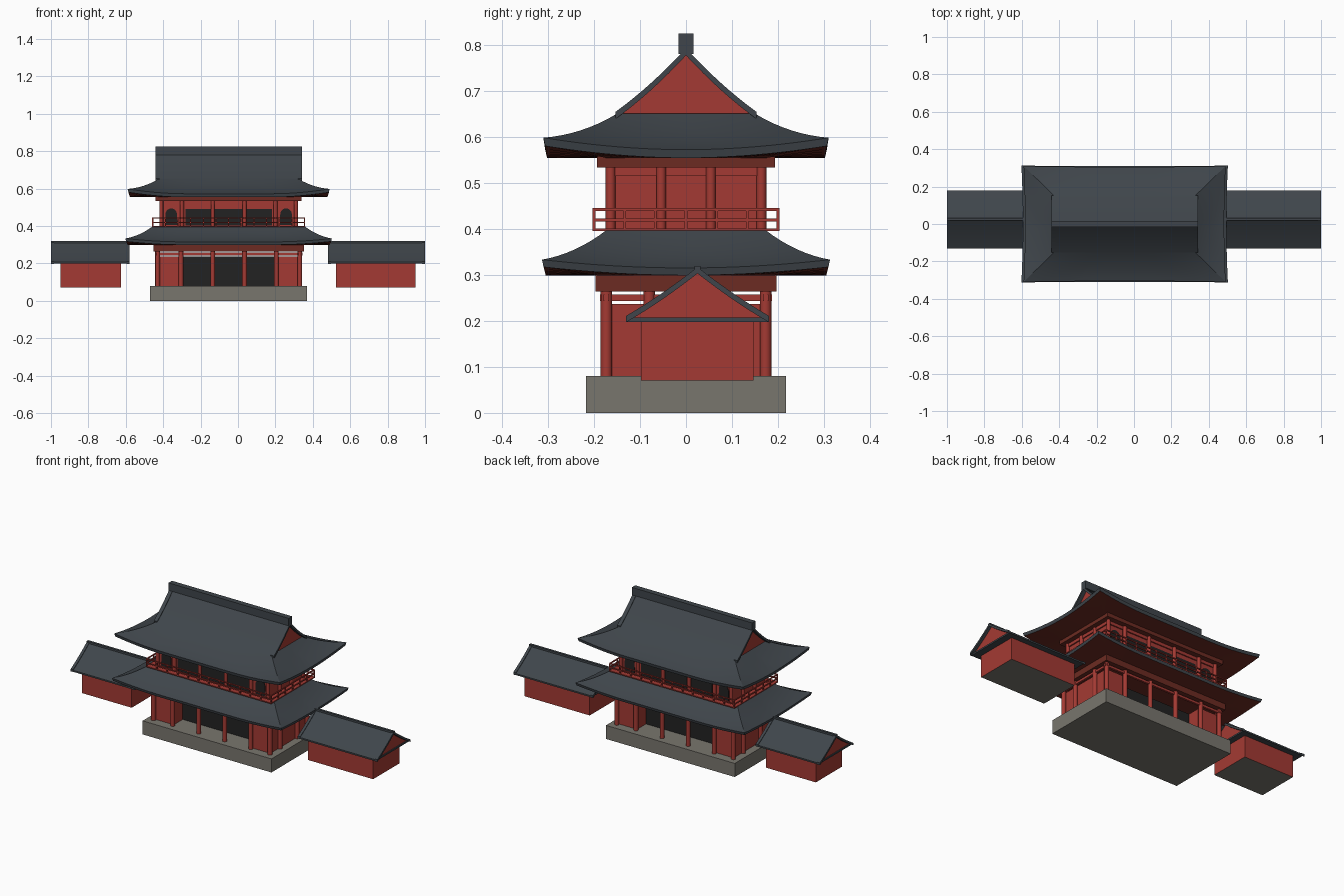
import bpy, bmesh, math

cube = bpy.data.objects.get("Cube")
if cube:
    bpy.data.objects.remove(cube, do_unlink=True)


def material(name, rgb):
    m = bpy.data.materials.new(name)
    m.use_nodes = True
    m.diffuse_color = (*rgb, 1)
    m.node_tree.nodes["Principled BSDF"].inputs["Base Color"].default_value = (*rgb, 1)
    return m


RED = material("red_lacquer", (0.37, 0.042, 0.033))
BROWN = material("dark_red_timber", (0.15, 0.024, 0.016))
SLATE = material("slate_tile", (0.050, 0.060, 0.070))
STONE = material("grey_stone", (0.19, 0.18, 0.155))
BLACK = material("dark_opening", (0.016, 0.016, 0.016))
CX = -0.05      # centre of the main hall


def finish(name, bm, mats, rule=None, smooth=False):
    bmesh.ops.recalc_face_normals(bm, faces=bm.faces)
    bm.normal_update()
    if rule:
        for f in bm.faces:
            f.material_index = rule(f)
    mesh = bpy.data.meshes.new(name)
    bm.to_mesh(mesh)
    bm.free()
    for m in mats:
        mesh.materials.append(m)
    ob = bpy.data.objects.new(name, mesh)
    bpy.context.collection.objects.link(ob)
    if smooth:
        bpy.ops.object.select_all(action='DESELECT')
        ob.select_set(True)
        bpy.context.view_layer.objects.active = ob
        bpy.ops.object.shade_smooth_by_angle(angle=math.radians(30))
    return ob


def box(name, mat, x0, x1, y0, y1, z0, z1, *more, rule=None):
    bm = bmesh.new()
    bmesh.ops.create_cube(bm, size=1)
    for v in bm.verts:
        v.co = ((x0 + x1) / 2 + v.co.x * (x1 - x0),
                (y0 + y1) / 2 + v.co.y * (y1 - y0),
                (z0 + z1) / 2 + v.co.z * (z1 - z0))
    return finish(name, bm, [mat, *more], rule)


def centred(name, mat, hx, hy, z0, z1):
    return box(name, mat, CX - hx, CX + hx, -hy, hy, z0, z1)


def column(name, x, y, r, z0, z1):
    bm = bmesh.new()
    bmesh.ops.create_cone(bm, cap_ends=True, segments=16, radius1=r, radius2=r, depth=z1 - z0)
    bmesh.ops.translate(bm, verts=bm.verts, vec=(x, y, (z0 + z1) / 2))
    finish(name, bm, [RED], smooth=True)


def prism(name, pts, axis, a, b, mats, rule=None, smooth=False):
    """Extrude a (horizontal, z) outline between a and b along x or y."""
    bm = bmesh.new()
    put = (lambda p, t: (t, *p)) if axis == "x" else (lambda p, t: (p[0], t, p[1]))
    ends = [[bm.verts.new(put(p, t)) for p in pts] for t in (a, b)]
    for ring in ends:
        bm.faces.new(ring)
    for i in range(len(pts)):
        j = (i + 1) % len(pts)
        bm.faces.new((ends[0][i], ends[0][j], ends[1][j], ends[1][i]))
    return finish(name, bm, mats, rule, smooth)


def roof_skirt(name, hx, hy, inset, z_low, z_eave, z_top, lift):
    """Hipped skirt roof with upturned, slightly flared corners."""
    bm = bmesh.new()
    n, rows, flare = 24, 8, 0.008

    def ring(d, z, k):
        verts = []
        ax, ay = hx - flare - d, hy - flare / 2 - d
        for side in range(4):
            for i in range(n):
                s = -1 + 2 * i / n
                h = ay if side % 2 else ax
                c = max(0, 1 - (1 - abs(s)) * h / 0.31) ** 2 * k
                ex, ey = ax + flare * c, ay + flare / 2 * c
                x, y = ((s * ex, -ey), (ex, s * ey), (-s * ex, ey), (-ex, -s * ey))[side]
                verts.append(bm.verts.new((CX + x, y, z + lift * c)))
        return verts

    rings = [ring(inset * 0.85, z_low, 0), ring(0.004, z_low, 1), ring(0, z_eave, 1)]
    for r in range(1, rows + 1):
        t = r / rows
        rings.append(ring(inset * t, z_eave + (z_top - z_eave) * (0.55 * t + 0.45 * t * t),
                          (1 - t) ** 1.2))
    for k, (a, b) in enumerate(zip(rings, rings[1:])):
        for i in range(4 * n):
            j = (i + 1) % (4 * n)
            bm.faces.new((a[i], a[j], b[j], b[i])).material_index = 1 if k == 0 else 0
    bm.faces.new(rings[-1])
    bm.faces.new(rings[0]).material_index = 1
    finish(name, bm, [SLATE, BROWN], smooth=True)


def slope(half, z0, z1, yc=0.0, bend=0.2, n=8):
    """Concave gable outline from one eave over the ridge to the other."""
    pts = []
    for i in range(-n, n + 1):
        t = 1 - abs(i) / n
        pts.append((yc + half * i / n, z0 + (z1 - z0) * ((1 - bend) * t + bend * t * t)))
    return pts


def gable_roof(name, half, z0, z1, x0, x1, yc, trim, thick, bend):
    """Tiled gable roof with red end walls and raised edge tiles at both ends."""
    pts = slope(half, z0, z1, yc, bend)
    prism(name, pts, "x", x0 + trim, x1 - trim, [SLATE, RED],
          lambda f: int(abs(f.normal.x) > 0.9), True)
    band = [(y, z + thick * 0.4) for y, z in pts] + [(y, z - thick) for y, z in reversed(pts)]
    for side, a, b in (("right", x0, x0 + trim), ("left", x1 - trim, x1)):
        prism(f"{name}_edge_{side}", band, "x", a, b, [SLATE])


# Stone platform
centred("platform", STONE, 0.42, 0.217, 0, 0.08)

# Lower storey: end rooms, recessed doors, columns and beams
for side, s in (("right", -1), ("left", 1)):
    xs = sorted((CX + s * 0.255, CX + s * 0.375))
    box(f"end_room_{side}", RED, *xs, -0.163, 0.163, 0.08, 0.237)
centred("lower_doors", BLACK, 0.255, 0.08, 0.08, 0.237)
for s in (-1, 1):
    y = 0.173 * s
    for x in (0.085, 0.255, 0.38):
        for m in (-1, 1):
            column("lower_column", CX + m * x, y, 0.0125, 0.08, 0.266)
    for y2 in (-0.08, 0.08):
        column("lower_side_column", CX + s * 0.38, y2, 0.0125, 0.08, 0.266)
    box("lower_tie_beam", RED, CX - 0.395, CX + 0.395, y - 0.006, y + 0.006, 0.243, 0.257)
    x = CX + s * 0.38
    box("lower_side_tie_beam", RED, x - 0.006, x + 0.006, -0.187, 0.187, 0.243, 0.257)
centred("lower_eave_beam", BROWN, 0.402, 0.197, 0.264, 0.302)
roof_skirt("lower_roof", 0.552, 0.313, 0.137, 0.299, 0.315, 0.398, 0.018)

# Balcony: deck, rails and posts
centred("balcony_deck", RED, 0.409, 0.203, 0.395, 0.401)
RX, RY = 0.406, 0.2
for s in (-1, 1):
    for z in (0.419, 0.442):
        box("balcony_rail", RED, CX - RX, CX + RX, s * RY - 0.003, s * RY + 0.003, z - 0.003, z + 0.003)
        x = CX + s * RX
        box("balcony_side_rail", RED, x - 0.003, x + 0.003, -RY, RY, z - 0.003, z + 0.003)
    for i in range(13):
        x = CX - RX + 2 * RX * i / 12
        box("balcony_post", RED, x - 0.003, x + 0.003, s * RY - 0.003, s * RY + 0.003, 0.398, 0.442)
    for i in range(1, 6):
        x, y = CX + s * RX, -RY + 2 * RY * i / 6
        box("balcony_side_post", RED, x - 0.003, x + 0.003, y - 0.003, y + 0.003, 0.398, 0.442)

# Upper storey: walls, columns, openings and bell windows
centred("upper_walls", RED, 0.355, 0.156, 0.39, 0.54)
centred("upper_lintel", RED, 0.362, 0.163, 0.515, 0.537)
for s in (-1, 1):
    y = 0.164 * s
    for m in (-1, 1):
        for x in (0.085, 0.25, 0.36):
            column("upper_column", CX + m * x, y, 0.0105, 0.4, 0.535)
        column("upper_side_column", CX + s * 0.36, m * 0.054, 0.0105, 0.4, 0.535)
        bell = [(-0.033, 0.405), (0.033, 0.405), (0.031, 0.465)]
        bell += [(0.03 * math.cos(a * math.pi / 8), 0.465 + 0.029 * math.sin(a * math.pi / 8))
                 for a in range(1, 8)] + [(-0.031, 0.465)]
        prism("bell_window", [(CX + m * 0.307 + px, pz) for px, pz in bell], "y",
              s * 0.155, s * 0.159, [BLACK])
    box("upper_opening", BLACK, CX - 0.232, CX + 0.232, *sorted((s * 0.155, s * 0.159)), 0.403, 0.49)
centred("upper_eave_beam", BROWN, 0.39, 0.193, 0.533, 0.557)

# Hip-and-gable main roof
roof_skirt("upper_roof", 0.54, 0.31, 0.157, 0.554, 0.572, 0.651, 0.026)
gable_roof("main_gable", 0.153, 0.65, 0.788, CX - 0.392, CX + 0.392, 0, 0.022, 0.011, 0.2)
centred("main_ridge", SLATE, 0.392, 0.016, 0.78, 0.824)

# Side wings with gable roofs
for side, b0, b1, r0, r1 in (("right", -0.95, -0.625, -1.0, -0.58),
                             ("left", 0.525, 0.95, 0.48, 1.0)):
    box(f"wing_walls_{side}", RED, b0, b1, -0.098, 0.147, 0.07, 0.202, STONE,
        rule=lambda f: int(f.normal.z < -0.9))
    box(f"wing_eave_{side}", SLATE, r0 + 0.01, r1 - 0.01, -0.13, 0.18, 0.198, 0.207)
    gable_roof(f"wing_roof_{side}", 0.155, 0.207, 0.313, r0, r1, 0.025, 0.016, 0.01, 0.15)
    box(f"wing_ridge_{side}", SLATE, r0, r1, 0.018, 0.032, 0.305, 0.319)
